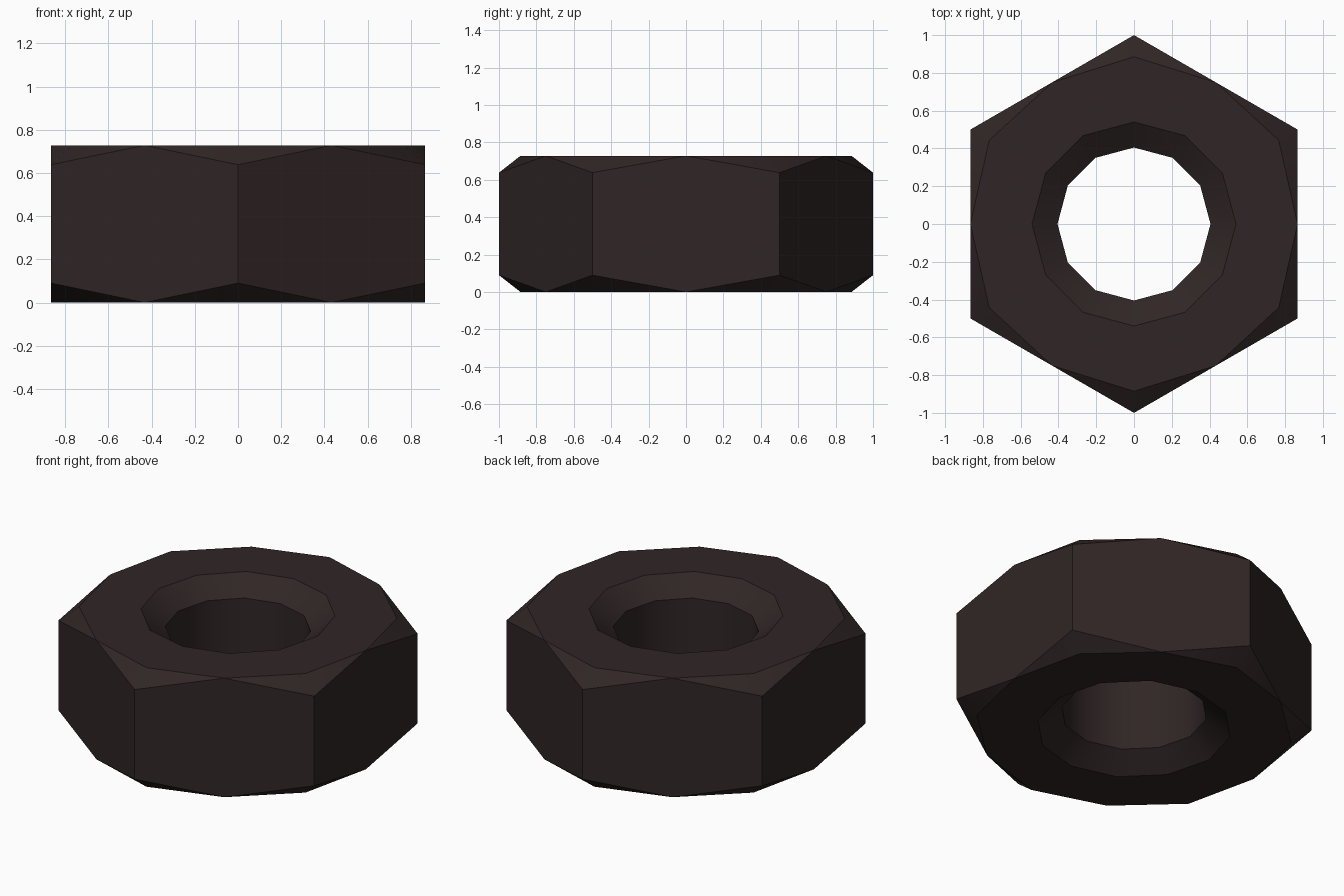
import bpy, bmesh, math

if "Cube" in bpy.data.objects:
    bpy.data.objects.remove(bpy.data.objects["Cube"])

H = 0.728         # nut height
DROP = 0.09       # corner chamfer height
SINK = 0.10       # countersink depth
MID = math.sqrt(3) / 2

bm = bmesh.new()


def ring(r_corner, r_mid, z_corner, z_mid):
    """12 points; even ones lie on hex corners, odd ones mid-side."""
    pts = []
    for i in range(12):
        a = math.pi / 2 + i * math.pi / 6
        r, z = (r_mid, z_mid) if i % 2 else (r_corner, z_corner)
        pts.append(bm.verts.new((r * math.cos(a), r * math.sin(a), z)))
    return pts


def bridge(a, b):
    for i in range(12):
        j = (i + 1) % 12
        bm.faces.new((a[i], a[j], b[j], b[i]))


top = ring(0.885, MID, H, H)
bot = ring(0.885, MID, 0, 0)
rim_top = ring(0.54, 0.54, H, H)
rim_bot = ring(0.54, 0.54, 0, 0)
bore_top = ring(0.405, 0.405, H - SINK, H - SINK)
bore_bot = ring(0.405, 0.405, SINK, SINK)

# Flat ends, countersinks and bore
for a, b in ((top, rim_top), (rim_top, bore_top), (bore_top, bore_bot),
             (bore_bot, rim_bot), (rim_bot, bot)):
    bridge(a, b)

# Hex corners
hi, lo = [], []
for i in range(0, 12, 2):
    a = math.pi / 2 + i * math.pi / 6
    hi.append(bm.verts.new((math.cos(a), math.sin(a), H - DROP)))
    lo.append(bm.verts.new((math.cos(a), math.sin(a), DROP)))

# Side faces and corner chamfers
for k in range(6):
    n = (k + 1) % 6
    m = 2 * k + 1
    bm.faces.new((lo[k], bot[m], lo[n], hi[n], top[m], hi[k]))
    for end, corner in ((top, hi), (bot, lo)):
        for side in (m, m - 2):
            bm.faces.new((corner[k], end[side], end[2 * k]))

bmesh.ops.recalc_face_normals(bm, faces=bm.faces)
mesh = bpy.data.meshes.new("hex_nut")
bm.to_mesh(mesh)
bm.free()
nut = bpy.data.objects.new("hex_nut", mesh)
bpy.context.collection.objects.link(nut)

# Dark brown metal
mat = bpy.data.materials.new("dark_brown_metal")
mat.diffuse_color = (0.030, 0.019, 0.019, 1)
mat.use_nodes = True
mat.node_tree.nodes["Principled BSDF"].inputs["Base Color"].default_value = mat.diffuse_color
mesh.materials.append(mat)

# Smooth bore and countersinks, sharp everywhere else
bpy.context.view_layer.objects.active = nut
nut.select_set(True)
bpy.ops.object.shade_smooth_by_angle(angle=math.radians(33))
